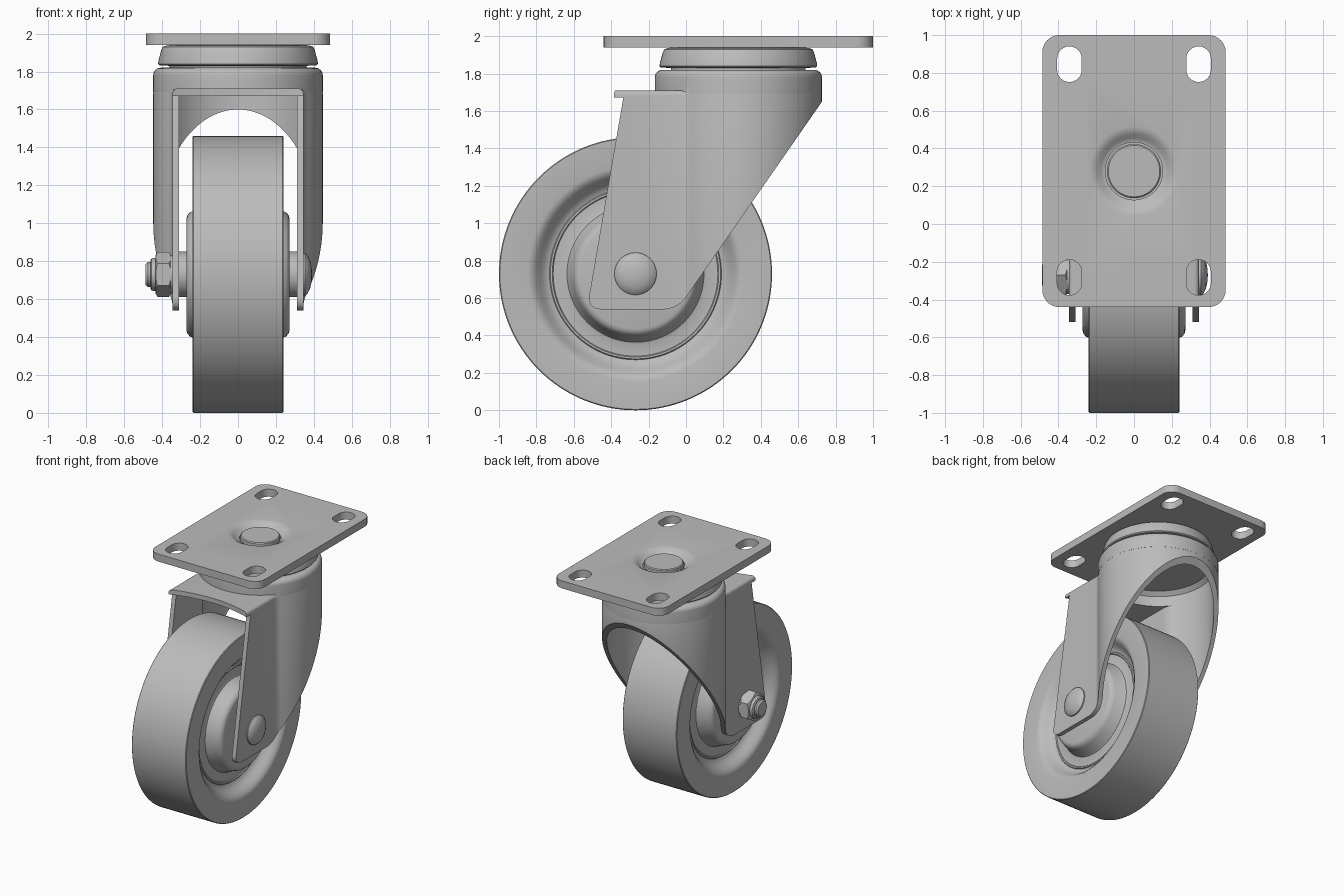
import bpy, bmesh, math
from mathutils import Vector, Matrix

cube = bpy.data.objects.get("Cube")
if cube:
    bpy.data.objects.remove(cube)

steel = bpy.data.materials.new("plain_grey")
steel.use_nodes = True
GREY = (0.5, 0.5, 0.5, 1)
steel.diffuse_color = GREY
steel.node_tree.nodes["Principled BSDF"].inputs["Base Color"].default_value = GREY

SWIVEL_Y = 0.28
AXLE = Vector((0, -0.27, 0.73))


def finish(name, bm):
    bmesh.ops.remove_doubles(bm, verts=bm.verts, dist=1e-5)
    bmesh.ops.recalc_face_normals(bm, faces=bm.faces)
    mesh = bpy.data.meshes.new(name)
    bm.to_mesh(mesh)
    bm.free()
    mesh.materials.append(steel)
    ob = bpy.data.objects.new(name, mesh)
    bpy.context.collection.objects.link(ob)
    return ob


def revolve(name, profile, axis="Z", centre=(0, SWIVEL_Y, 0), steps=96):
    """Spin (radius, height) points about the z or x axis."""
    bm = bmesh.new()
    if axis == "Z":
        pts, direction = [(r, 0, h) for r, h in profile], (0, 0, 1)
    else:
        pts, direction = [(h, 0, r) for r, h in profile], (1, 0, 0)
    vs = [bm.verts.new(Vector(p) + Vector(centre)) for p in pts]
    edges = [bm.edges.new(pair) for pair in zip(vs, vs[1:])]
    bmesh.ops.spin(bm, geom=vs + edges, cent=centre, axis=direction,
                   angle=math.tau, steps=steps, use_merge=True)
    return finish(name, bm)


def prism(name, pts, lo, hi, axis="Z", corners=None, radius=0, top_round=0):
    """Extrude an outline along z (x, y points) or along x (y, z points)."""
    bm = bmesh.new()
    vs = [bm.verts.new((a, b, lo) if axis == "Z" else (lo, a, b)) for a, b in pts]
    bm.faces.new(vs)
    if radius:
        bmesh.ops.bevel(bm, geom=[vs[i] for i in corners], offset=radius,
                        offset_type='OFFSET', segments=8, profile=0.5,
                        affect='VERTICES')
    res = bmesh.ops.extrude_face_region(bm, geom=list(bm.faces))["geom"]
    move = (0, 0, hi - lo) if axis == "Z" else (hi - lo, 0, 0)
    bmesh.ops.translate(bm, vec=move,
                        verts=[g for g in res if isinstance(g, bmesh.types.BMVert)])
    bmesh.ops.recalc_face_normals(bm, faces=bm.faces)
    if top_round:
        rim = [e for e in bm.edges if all(v.co.z > hi - 1e-4 for v in e.verts)]
        bmesh.ops.bevel(bm, geom=rim, offset=top_round, segments=4,
                        profile=0.5, affect='EDGES')
    return finish(name, bm)


def rect(cx, cy, w, h):
    return [(cx - w, cy - h), (cx + w, cy - h), (cx + w, cy + h), (cx - w, cy + h)]


def combine(ob, steps):
    """Apply a chain of booleans and discard the cutters."""
    for operation, tool in steps:
        mod = ob.modifiers.new("cut", 'BOOLEAN')
        mod.operation, mod.object, mod.solver = operation, tool, 'EXACT'
        tool.hide_render = True
    graph = bpy.context.evaluated_depsgraph_get()
    graph.update()
    mesh = bpy.data.meshes.new_from_object(ob.evaluated_get(graph))
    ob.modifiers.clear()
    ob.data = mesh
    for _, tool in steps:
        bpy.data.objects.remove(tool)
    return ob


# Mounting plate with four slots and a dished centre
plate = prism("mounting_plate", rect(0, 0.28, 0.485, 0.72), 1.94, 2.0,
              corners=range(4), radius=0.09)
cuts = [('DIFFERENCE', prism("slot_cutter", rect(x, y, 0.065, 0.094), 1.8, 2.1,
                             corners=range(4), radius=0.0648))
        for x in (-0.342, 0.342) for y in (-0.283, 0.846)]
dish = [(0, 2.1), (0.25, 2.1), (0.235, 2.0), (0.215, 1.996), (0.195, 1.985),
        (0.175, 1.968), (0.162, 1.96), (0.152, 1.958), (0.152, 1.9), (0, 1.9)]
combine(plate, cuts + [('DIFFERENCE', revolve("dish_cutter", dish))])

# Swivel bearing and kingpin
revolve("swivel_race", [(0, 1.8), (0.36, 1.8), (0.36, 1.83), (0.415, 1.833),
                        (0.422, 1.84), (0.42, 1.855), (0.404, 1.915),
                        (0.396, 1.93), (0.38, 1.936), (0.365, 1.937),
                        (0.365, 1.942), (0, 1.942)])
revolve("kingpin", [(0, 1.9), (0.143, 1.9), (0.143, 1.978), (0.136, 1.985), (0, 1.985)])


# Fork: a round housing blending into two flat legs
def fork_plan(inset):
    big, half, fillet = 0.447 - inset, 0.345 - inset, 0.1 + inset
    cx = half + fillet
    drop = math.sqrt((big + fillet) ** 2 - cx ** 2)
    tilt = math.atan2(drop, cx)
    side = []
    for i in range(9):
        a = math.pi - tilt * i / 8
        side.append((cx + fillet * math.cos(a), SWIVEL_Y - drop + fillet * math.sin(a)))
    arc = []
    for i in range(1, 72):
        a = -tilt + (math.pi + 2 * tilt) * i / 72
        arc.append((big * math.cos(a), SWIVEL_Y + big * math.sin(a)))
    right = [(half, -0.7 - inset)] + side
    return right + arc + [(-x, y) for x, y in reversed(right)]


WALL = 0.035
fork = prism("fork", fork_plan(0), 0.4, 1.71, top_round=0.025)
rounded = [(0.407 + 0.04 * math.sin(t), 1.78 + 0.04 * math.cos(t))
           for t in (math.pi / 2 * i / 6 for i in range(7))]
housing = revolve("housing_tool", [(0, 1.82)] + rounded + [(0.447, 1.69), (0, 1.69)])
hollow = prism("hollow_cutter", fork_plan(WALL), 0.3, 1.672)
crown = revolve("crown_cutter", [(0, 1.785), (0.38, 1.785), (0.412, 1.755),
                                 (0.412, 1.6), (0, 1.6)])
outline = [(-0.388, 1.672), (-0.335, 1.672), (-0.53, 0.54), (-0.045, 0.54),
           (0.727, 1.65), (0.8, 1.65), (0.8, 1.9), (-0.388, 1.9)]
trim = prism("side_trim", outline, -0.6, 0.6, axis="X", corners=(2, 3), radius=0.07)
front = revolve("front_cutter", [(0, 1.6), (1.02, 1.6), (1.02, 1.9), (0, 1.9)],
                centre=(0, -1.345, 0), steps=128)
combine(fork, [('UNION', housing), ('DIFFERENCE', hollow), ('DIFFERENCE', crown),
               ('INTERSECT', trim), ('DIFFERENCE', front)])

# Wheel with dished sides and a raised hub
half = [(0.73, 0.235), (0.725, 0.24), (0.575, 0.24), (0.555, 0.235), (0.535, 0.22),
        (0.515, 0.195), (0.495, 0.17), (0.475, 0.155), (0.46, 0.15), (0.455, 0.157),
        (0.445, 0.157), (0.44, 0.15), (0.38, 0.15), (0.366, 0.155), (0.357, 0.17),
        (0.335, 0.235), (0.326, 0.255), (0.312, 0.267), (0.295, 0.272), (0, 0.272)]
revolve("wheel", [(r, -x) for r, x in reversed(half)] + half, "X", AXLE, 128)

# Axle hardware
for side, label in ((1, "left"), (-1, "right")):
    revolve(label + "_bushing", [(0, side * 0.26), (0.12, side * 0.26),
                                 (0.12, side * 0.312), (0, side * 0.312)], "X", AXLE, 48)
revolve("bolt_head", [(0, 0.34), (0.113, 0.34), (0.113, 0.354), (0.1, 0.367),
                      (0.075, 0.38), (0.04, 0.388), (0, 0.391)], "X", AXLE, 48)
revolve("washer", [(0, -0.34), (0.1, -0.34), (0.1, -0.36), (0, -0.36)], "X", AXLE, 48)
revolve("bolt_end", [(0, -0.3), (0.066, -0.3), (0.066, -0.475), (0.055, -0.487),
                     (0, -0.487)], "X", AXLE, 48)
hexagon = [(AXLE.y + 0.118 * math.cos(a), AXLE.z + 0.118 * math.sin(a))
           for a in (math.pi / 3 * i + math.pi / 6 for i in range(6))]
nut = prism("nut", hexagon, -0.435, -0.355, axis="X")
chamfer = revolve("nut_chamfer", [(0, -0.435), (0.1, -0.435), (0.125, -0.42),
                                  (0.125, -0.37), (0.105, -0.355), (0, -0.355)],
                  "X", AXLE, 48)
combine(nut, [('INTERSECT', chamfer)])
revolve("nut_collar", [(0, -0.43), (0.088, -0.43), (0.085, -0.455), (0.075, -0.462),
                       (0, -0.462)], "X", AXLE, 48)

# Smooth shading with crisp edges
bpy.ops.object.select_all(action='DESELECT')
for ob in bpy.context.collection.objects:
    if ob.type == 'MESH':
        ob.select_set(True)
        bpy.context.view_layer.objects.active = ob
bpy.ops.object.shade_smooth_by_angle(angle=math.radians(32))
